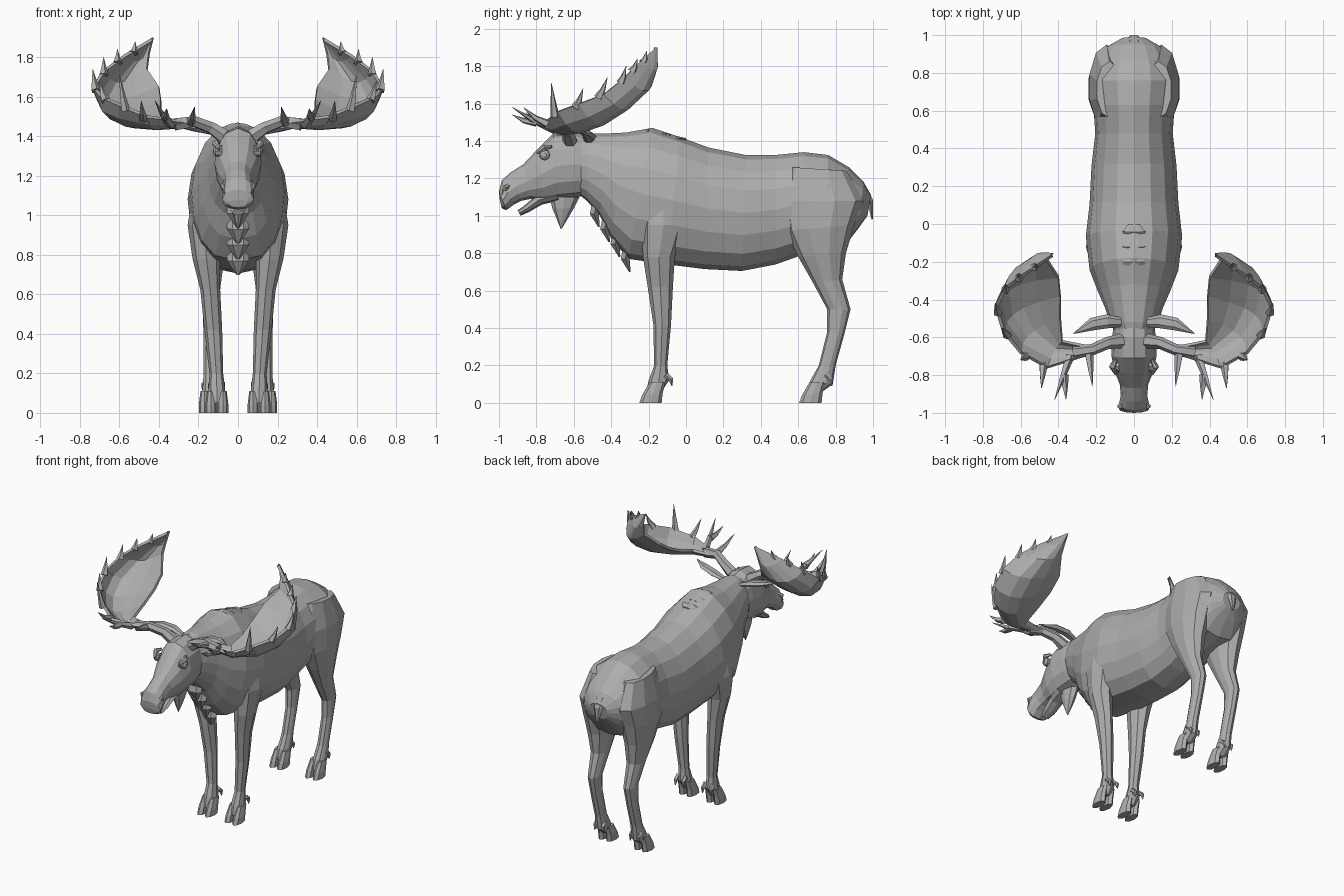
import bpy
import bmesh
import math
from mathutils import Vector

default_cube = bpy.data.objects.get("Cube")
if default_cube:
    bpy.data.objects.remove(default_cube, do_unlink=True)

# One grey colour over the whole animal
GREY = (.42, .42, .42, 1)
material = bpy.data.materials.new("plain grey")
material.use_nodes = True
material.diffuse_color = GREY
material.node_tree.nodes["Principled BSDF"].inputs["Base Color"].default_value = GREY


def build(name, rings, closed=True, mirrored=False, thickness=0):
    """Skin a row of point rings; closed rings get end caps."""
    sides = (("left_", 1), ("right_", -1)) if mirrored else (("", 1),)
    for prefix, sign in sides:
        bm = bmesh.new()
        rows = [[bm.verts.new((p[0] * sign, p[1], p[2])) for p in ring] for ring in rings]
        count = len(rows[0])
        for low, high in zip(rows, rows[1:]):
            for i in range(count if closed else count - 1):
                j = (i + 1) % count
                bm.faces.new((low[i], low[j], high[j], high[i]))
        if closed:
            bm.faces.new(rows[0])
            bm.faces.new(rows[-1])
        bmesh.ops.recalc_face_normals(bm, faces=bm.faces)
        mesh = bpy.data.meshes.new(prefix + name)
        bm.to_mesh(mesh)
        bm.free()
        mesh.materials.append(material)
        obj = bpy.data.objects.new(prefix + name, mesh)
        bpy.context.collection.objects.link(obj)
        if thickness:
            solid = obj.modifiers.new("thickness", "SOLIDIFY")
            solid.thickness = thickness
            solid.offset = 0


def power(value, exponent):
    return math.copysign(abs(value) ** exponent, value)


def loft(name, sections, sides=12, boxy=1.0, mirrored=False):
    """Sections: two opposite (y, z) rim points, centre x, half width."""
    rings = []
    for (ya, za), (yb, zb), cx, half in sections:
        ring = []
        for i in range(sides):
            angle = math.tau * i / sides
            c, s = math.cos(angle), math.sin(angle)
            s = power(s, boxy if c < 0 else 1)
            ring.append((cx + half * s,
                         (ya + yb) / 2 + (ya - yb) / 2 * c,
                         (za + zb) / 2 + (za - zb) / 2 * c))
        rings.append(ring)
    build(name, rings, mirrored=mirrored)


def tube(name, path, radii, flat=1.0, sides=6, mirrored=False):
    """Tapered tube along a path; flat squeezes it vertically."""
    points = [Vector(p) for p in path]
    rings = []
    for k, (point, radius) in enumerate(zip(points, radii)):
        along = points[min(k + 1, len(points) - 1)] - points[max(k - 1, 0)]
        guide = Vector((0, 1, 0)) if abs(along.normalized().z) > .8 else Vector((0, 0, 1))
        across = along.cross(guide).normalized()
        up = across.cross(along).normalized()
        rings.append([point + radius * (math.cos(t) * across + math.sin(t) * flat * up)
                      for t in (math.tau * i / sides for i in range(sides))])
    build(name, rings, mirrored=mirrored)


# Trunk from neck to rump
trunk = [
    ((-.62, 1.42), (-.58, 1.12), .09), ((-.52, 1.44), (-.53, 1.08), .125),
    ((-.42, 1.44), (-.46, 1), .155), ((-.32, 1.445), (-.4, .88), .19),
    ((-.18, 1.47), (-.31, .77), .235), ((-.03, 1.42), (-.1, .74), .255),
    ((.12, 1.365), (.1, .715), .235), ((.32, 1.325), (.3, .705), .225),
    ((.48, 1.325), (.48, .74), .205), ((.63, 1.34), (.62, .79), .215),
    ((.76, 1.325), (.76, .82), .235), ((.87, 1.26), (.85, .84), .205),
    ((.95, 1.18), (.92, .93), .15), ((.99, 1.11), (.97, 1), .07)]
loft("trunk", [(a, b, 0, w) for a, b, w in trunk], sides=16, boxy=.75)

# Head, lower jaw and the bell of hair under the throat
head = [
    ((-.5, 1.42), (-.5, 1.12), .1), ((-.6, 1.45), (-.58, 1.1), .115),
    ((-.71, 1.44), (-.68, 1.09), .12), ((-.79, 1.36), (-.76, 1.08), .105),
    ((-.87, 1.275), (-.83, 1.09), .075), ((-.94, 1.23), (-.88, 1.08), .07),
    ((-.985, 1.19), (-.92, 1.06), .08), ((-1, 1.13), (-.96, 1.03), .08),
    ((-.995, 1.08), (-.985, 1.04), .05)]
loft("head", [(a, b, 0, w) for a, b, w in head], boxy=.8)
loft("lower_jaw", [
    ((-.7, 1.14), (-.68, 1.08), 0, .07), ((-.8, 1.11), (-.77, 1.06), 0, .055),
    ((-.87, 1.05), (-.84, 1.02), 0, .045), ((-.9, 1.03), (-.885, 1), 0, .03)], sides=8)
loft("throat_bell", [
    ((-.73, 1.1), (-.57, 1.1), 0, .04), ((-.715, 1.04), (-.6, 1.04), 0, .035),
    ((-.69, .98), (-.635, .98), 0, .02), ((-.67, .93), (-.665, .93), 0, .003)], sides=8)

# Eyes, brows and nostrils
tube("eye", [(.08, -.755, 1.325), (.115, -.755, 1.325), (.125, -.757, 1.325)],
     (.03, .027, .012), sides=8, mirrored=True)
tube("brow", [(.095, -.72, 1.37), (.115, -.755, 1.365), (.095, -.795, 1.335)],
     (.008, .018, .008), mirrored=True)
tube("nostril_rim", [(.055, -.94, 1.17), (.075, -.965, 1.15), (.065, -.985, 1.11)],
     (.008, .016, .008), mirrored=True)

# Ears
tube("ear", [(.07, -.52, 1.4), (.14, -.515, 1.425), (.22, -.53, 1.44), (.32, -.58, 1.45)],
     (.025, .037, .034, .002), flat=.5, mirrored=True)

# Legs
loft("front_leg", [
    ((-.2, 1.2), (-.04, 1.2), .17, .045), ((-.24, .95), (0, .95), .17, .085),
    ((-.23, .78), (-.06, .78), .16, .07), ((-.205, .62), (-.07, .62), .14, .05),
    ((-.175, .42), (-.08, .42), .125, .045), ((-.17, .2), (-.1, .2), .11, .035),
    ((-.2, .12), (-.09, .12), .107, .042), ((-.215, .05), (-.13, .06), .107, .045)],
    sides=8, mirrored=True)
loft("hind_leg", [
    ((.56, 1.26), (.86, 1.24), .13, .07), ((.5, 1.08), (.95, 1.08), .145, .095),
    ((.53, .92), (.9, .95), .145, .1), ((.6, .78), (.855, .8), .145, .08),
    ((.68, .64), (.835, .66), .14, .055), ((.755, .5), (.88, .5), .14, .04),
    ((.755, .38), (.85, .38), .14, .036), ((.71, .2), (.8, .2), .14, .036),
    ((.665, .12), (.785, .1), .14, .042), ((.645, .05), (.73, .06), .14, .045)],
    sides=10, mirrored=True)

# Cloven hooves with dewclaws
for leg, x, y in (("front", .107, 0), ("hind", .14, .855)):
    for place, shift in (("inner", -.03), ("outer", .03)):
        cx = x + shift
        loft(f"{leg}_{place}_hoof", [
            ((y - .195, .11), (y - .11, .11), cx, .02),
            ((y - .235, .04), (y - .125, .05), cx, .028),
            ((y - .25, 0), (y - .13, 0), cx, .028)], sides=8, mirrored=True)
        tube(f"{leg}_{place}_dewclaw",
             [(cx, y - .11, .15), (cx, y - .08, .125), (cx, y - .075, .09)],
             (.015, .014, .003), sides=5, mirrored=True)

# Tail
tube("tail", [(0, .95, 1.14), (0, .985, 1.08), (0, .995, .98)], (.045, .035, .008), flat=.5)

# Shaggy tufts on the chest and withers
for i in range(4):
    y, z = -.5 + .055 * i, 1.05 - .08 * i
    tube("chest_tuft", [(0, y + .03, z + .05), (0, y + .01, z - .04), (0, y + .035, z - .11)],
         (.06, .055, .01), flat=.5)
for i in range(3):
    y, z = -.2 + .08 * i, 1.455 - .02 * i
    tube("withers_tuft", [(0, y - .05, z - .025), (0, y, z), (0, y + .04, z - .005)],
         (.05, .06, .03), flat=.2)

# Antler beams
tube("antler_beam", [(.07, -.62, 1.4), (.14, -.63, 1.445), (.22, -.665, 1.475), (.32, -.68, 1.46)],
     (.04, .032, .03, .035), mirrored=True)

# Antler palms: a bowl spanned between inner edge, belly and outer rim
inner = [(.24, -.65, 1.47), (.38, -.62, 1.48), (.39, -.5, 1.52), (.39, -.38, 1.58),
         (.4, -.28, 1.65), (.46, -.19, 1.74), (.45, -.17, 1.82), (.43, -.16, 1.9)]
belly = [(.25, -.67, 1.45), (.42, -.67, 1.44), (.55, -.58, 1.45), (.62, -.46, 1.49),
         (.64, -.33, 1.57), (.6, -.22, 1.67), (.52, -.17, 1.78), (.433, -.165, 1.895)]
outer = [(.24, -.69, 1.47), (.46, -.76, 1.5), (.6, -.68, 1.56), (.69, -.57, 1.6),
         (.73, -.44, 1.65), (.68, -.34, 1.73), (.57, -.26, 1.81), (.436, -.17, 1.89)]
palm = []
for a, b, c in zip(inner, belly, outer):
    a, b, c = Vector(a), Vector(b), Vector(c)
    control = 2 * b - (a + c) / 2
    palm.append([a * (1 - t) ** 2 + control * 2 * t * (1 - t) + c * t ** 2
                 for t in (i / 5 for i in range(6))])
build("antler_palm", palm, closed=False, mirrored=True, thickness=.018)

# Antler points
tines = [
    ((.24, -.68, 1.47), (.22, -.86, 1.55)), ((.34, -.7, 1.46), (.42, -.93, 1.58)),
    ((.37, -.8, 1.5), (.36, -.93, 1.54)), ((.48, -.74, 1.49), (.49, -.87, 1.58)),
    ((.57, -.7, 1.53), (.6, -.72, 1.71)), ((.67, -.59, 1.58), (.7, -.55, 1.68)),
    ((.72, -.47, 1.63), (.735, -.42, 1.74)), ((.68, -.35, 1.71), (.68, -.32, 1.8)),
    ((.61, -.29, 1.77), (.61, -.26, 1.84)), ((.53, -.23, 1.82), (.52, -.21, 1.88))]
for base, tip in tines:
    base, tip = Vector(base), Vector(tip)
    bend = base.lerp(tip, .5) - Vector((0, 0, .012))
    tube("antler_tine", [base, bend, tip], (.025, .015, .001), sides=5, mirrored=True)
